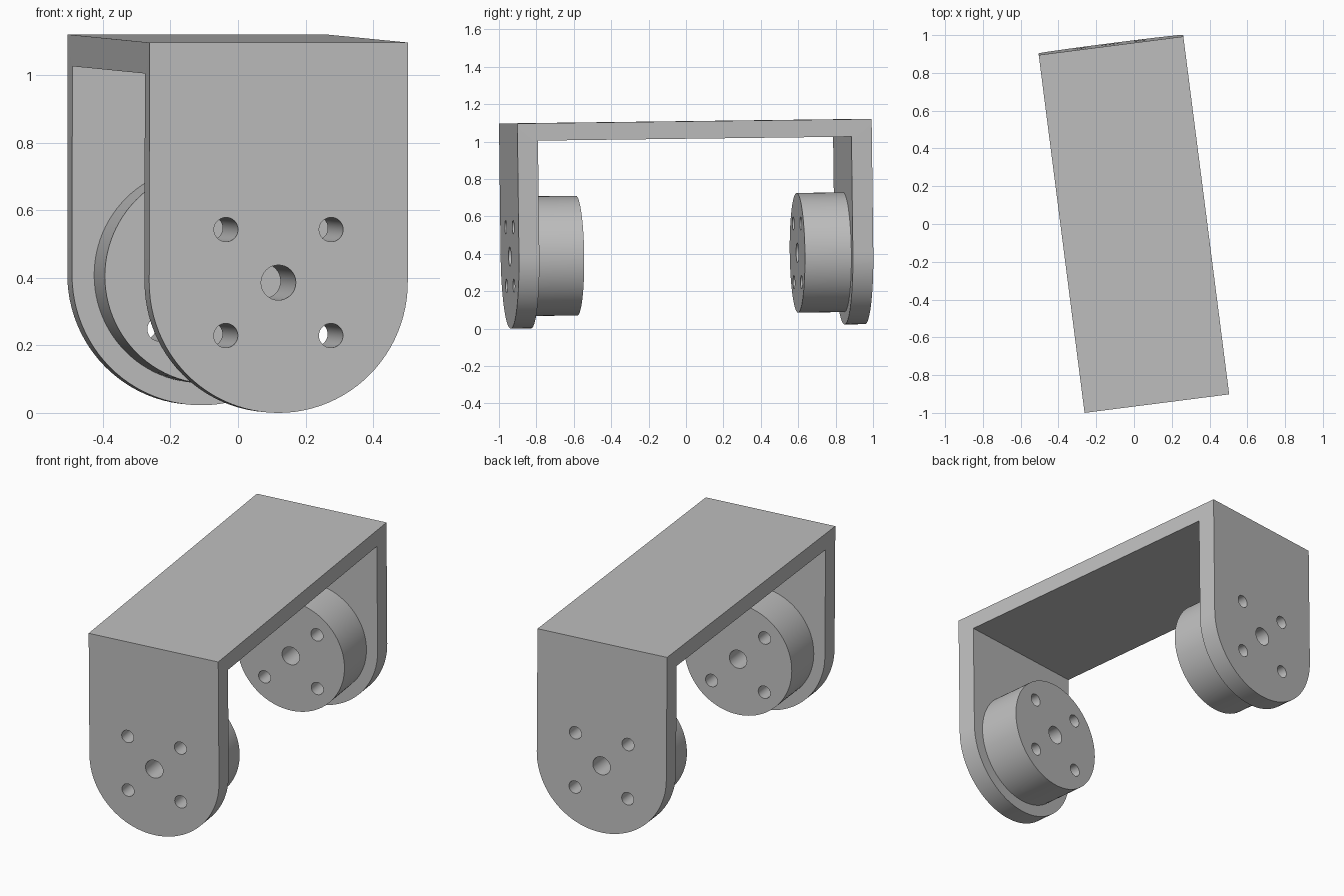
import bpy, bmesh, math
from mathutils import Matrix

if "Cube" in bpy.data.objects:
    bpy.data.objects.remove(bpy.data.objects["Cube"], do_unlink=True)

# Overall sizes
HALF_W, HALF_L, HEIGHT = 0.386, 0.955, 1.097
LEG, PLATE, BOSS_R, BOSS_D = 0.11, 0.093, 0.32, 0.25
AXIS_Z = HALF_W
HOLE_OFFSET = 0.157

# Slight turn and tilt of the whole bracket
PLACE = (Matrix.Translation((-0.002, 0.01, 0.012))
         @ Matrix.Rotation(math.radians(7.3), 4, 'Z')
         @ Matrix.Rotation(math.radians(0.72), 4, 'X'))

grey = bpy.data.materials.new("plain grey")
grey.use_nodes = True
colour = (0.52, 0.52, 0.52, 1)
grey.diffuse_color = colour
grey.node_tree.nodes["Principled BSDF"].inputs["Base Color"].default_value = colour


def add_object(name, bm):
    bmesh.ops.recalc_face_normals(bm, faces=bm.faces)
    mesh = bpy.data.meshes.new(name)
    bm.to_mesh(mesh)
    bm.free()
    mesh.materials.append(grey)
    obj = bpy.data.objects.new(name, mesh)
    bpy.context.collection.objects.link(obj)
    return obj


def extrude_profile(name, points, shift):
    bm = bmesh.new()
    face = bm.faces.new([bm.verts.new(p) for p in points])
    new = bmesh.ops.extrude_face_region(bm, geom=[face])["geom"]
    bmesh.ops.translate(bm, vec=shift,
                        verts=[v for v in new if isinstance(v, bmesh.types.BMVert)])
    return add_object(name, bm)


def add_rod(bm, x, y, z, radius, depth, sides):
    turn = Matrix.Translation((x, y, z)) @ Matrix.Rotation(math.pi / 2, 4, 'X')
    bmesh.ops.create_cone(bm, cap_ends=True, segments=sides, radius1=radius,
                          radius2=radius, depth=depth, matrix=turn)


def combine(obj, other, operation):
    mod = obj.modifiers.new(operation.lower(), 'BOOLEAN')
    mod.operation, mod.object, mod.solver = operation, other, 'EXACT'
    bpy.context.view_layer.objects.active = obj
    bpy.ops.object.modifier_apply(modifier=mod.name)


# Bracket: U-shaped side profile trimmed by a round-ended front profile
inner, under = HALF_L - LEG, HEIGHT - PLATE
u_shape = [(-HALF_L, -0.1), (-HALF_L, HEIGHT), (HALF_L, HEIGHT), (HALF_L, -0.1),
           (inner, -0.1), (inner, under), (-inner, under), (-inner, -0.1)]
bracket = extrude_profile("bracket", [(-0.6, y, z) for y, z in u_shape], (1.2, 0, 0))

arc = [math.pi + math.pi * i / 48 for i in range(49)]
outline = [(HALF_W * math.cos(a), -1.2, AXIS_Z + HALF_W * math.sin(a)) for a in arc]
outline += [(HALF_W, -1.2, 1.4), (-HALF_W, -1.2, 1.4)]
envelope = extrude_profile("envelope_cutter", outline, (0, 2.4, 0))
combine(bracket, envelope, 'INTERSECT')

# Round bosses on the inside of each leg
parts = [bracket]
for name, side in (("front_boss", -1), ("back_boss", 1)):
    bm = bmesh.new()
    add_rod(bm, 0, side * (inner - BOSS_D / 2), AXIS_Z, BOSS_R, BOSS_D, 96)
    parts.append(add_object(name, bm))

# Bolt holes and axle hole through legs and bosses
bm = bmesh.new()
add_rod(bm, 0, 0, AXIS_Z, 0.052, 2.4, 32)
for sx in (-1, 1):
    for sz in (-1, 1):
        add_rod(bm, sx * HOLE_OFFSET, 0, AXIS_Z + sz * HOLE_OFFSET, 0.036, 2.4, 32)
holes = add_object("hole_cutter", bm)

for part in parts:
    combine(part, holes, 'DIFFERENCE')
    part.data.transform(PLACE)
    bpy.ops.object.select_all(action='DESELECT')
    part.select_set(True)
    bpy.context.view_layer.objects.active = part
    bpy.ops.object.shade_smooth_by_angle(angle=math.radians(30))

for cutter in (envelope, holes):
    bpy.data.objects.remove(cutter, do_unlink=True)
